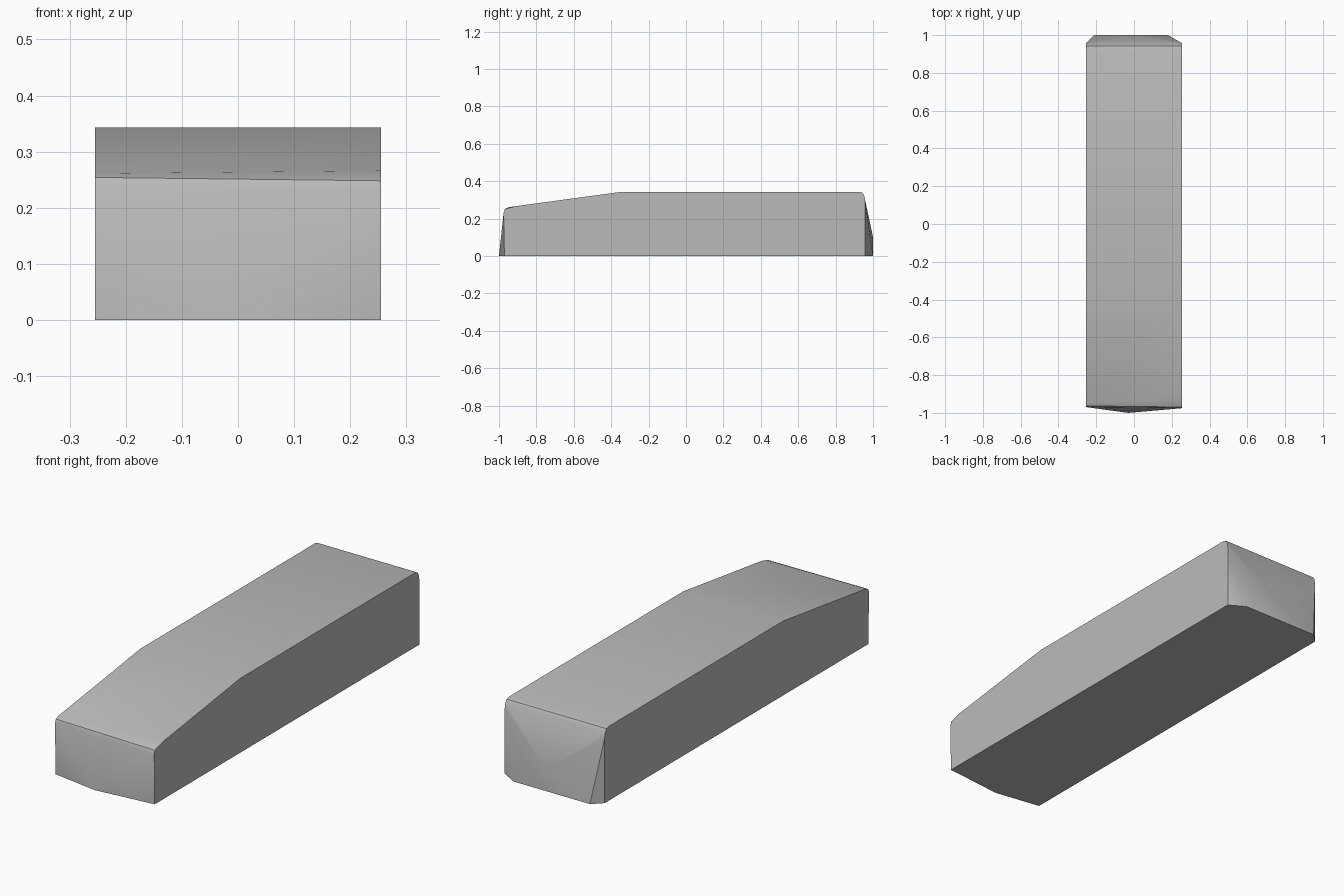
import bpy
import bmesh
import math

cube = bpy.data.objects.get("Cube")
if cube:
    bpy.data.objects.remove(cube, do_unlink=True)

HALF_WIDTH = 0.255

# Grey finish
grey = bpy.data.materials.new("plain grey")
grey.use_nodes = True
colour = (0.5, 0.5, 0.5, 1)
grey.diffuse_color = colour
grey.node_tree.nodes["Principled BSDF"].inputs["Base Color"].default_value = colour

# Side profile (y, z): blunt nose, sloping top, flat deck, softened rear edge
profile = [(-0.968, 0), (-0.972, 0.235), (-0.966, 0.251), (-0.95, 0.258),
           (-0.91, 0.266), (-0.345, 0.343), (0.925, 0.343), (0.943, 0.338),
           (0.952, 0.325), (0.957, 0.3), (0.957, 0)]

bm = bmesh.new()
for side in (-1, 1):
    for y, z in profile:
        # The nose is very slightly skewed across its width
        skew = side * 0.003 if y < -0.9 else 0
        bm.verts.new((side * HALF_WIDTH, y - skew, z - (skew if 0.2 < z < 0.26 else 0)))

# Pointed nose keel and chamfered, bulging tail
for point in [(-0.03, -1, 0), (-0.21, 1, 0), (0.18, 1, 0), (0.01, 1, 0.1)]:
    bm.verts.new(point)

# Skin the outline into one convex body
hull = bmesh.ops.convex_hull(bm, input=bm.verts[:])
loose = {v for v in hull["geom_interior"] + hull["geom_unused"]
         if isinstance(v, bmesh.types.BMVert)}
bmesh.ops.delete(bm, geom=list(loose), context="VERTS")
bmesh.ops.dissolve_limit(bm, angle_limit=math.radians(0.5),
                         verts=bm.verts[:], edges=bm.edges[:])
bmesh.ops.recalc_face_normals(bm, faces=bm.faces[:])

mesh = bpy.data.meshes.new("block_body")
bm.to_mesh(mesh)
bm.free()
mesh.materials.append(grey)
body = bpy.data.objects.new("block_body", mesh)
bpy.context.collection.objects.link(body)

# Smooth soft edges, keep the hard ones crisp
bpy.ops.object.select_all(action="DESELECT")
body.select_set(True)
bpy.context.view_layer.objects.active = body
bpy.ops.object.shade_smooth_by_angle(angle=math.radians(30))
